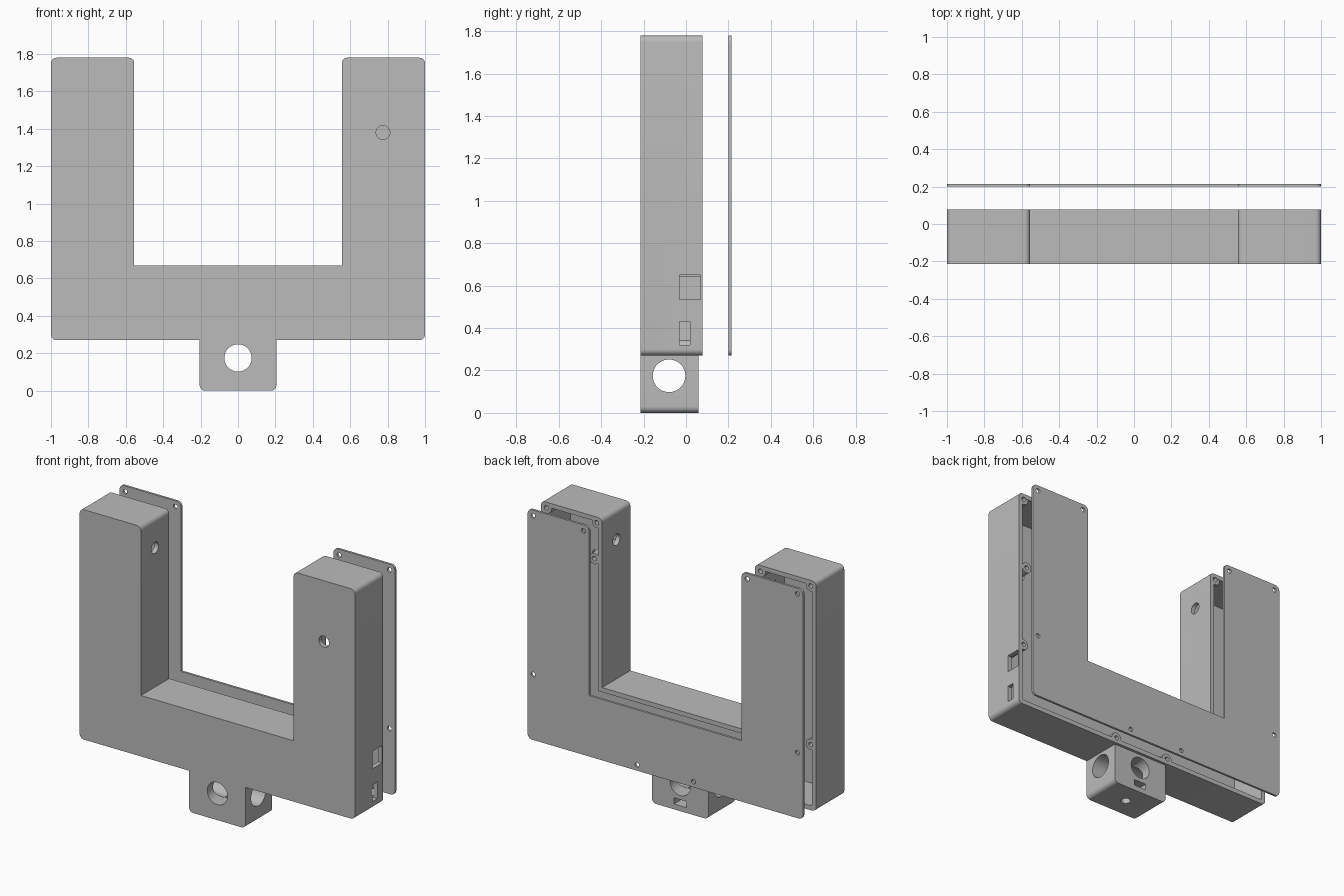
import bpy, bmesh, math
from mathutils import Matrix, Vector

cube = bpy.data.objects.get("Cube")
if cube:
    bpy.data.objects.remove(cube)

grey = bpy.data.materials.new("light grey plastic")
grey.use_nodes = True
colour = (0.5, 0.5, 0.5, 1)
grey.diffuse_color = colour
grey.node_tree.nodes["Principled BSDF"].inputs["Base Color"].default_value = colour


def make(name, bm):
    bmesh.ops.recalc_face_normals(bm, faces=bm.faces)
    mesh = bpy.data.meshes.new(name)
    bm.to_mesh(mesh)
    bm.free()
    mesh.materials.append(grey)
    obj = bpy.data.objects.new(name, mesh)
    bpy.context.collection.objects.link(obj)
    return obj


def rounded(points):
    """Outline from (x, z, radius) corners, with arcs where radius > 0."""
    out = []
    for i, (x, z, r) in enumerate(points):
        p = Vector((x, z))
        if r == 0:
            out.append(p)
            continue
        a = (Vector(points[i - 1][:2]) - p).normalized() * r
        b = (Vector(points[(i + 1) % len(points)][:2]) - p).normalized() * r
        for k in range(9):
            t = math.pi / 2 * k / 8
            out.append(p + a * (1 - math.sin(t)) + b * (1 - math.cos(t)))
    return out


def prism(name, points, y0, y1):
    bm = bmesh.new()
    face = bm.faces.new([bm.verts.new((p.x, y0, p.y)) for p in rounded(points)])
    ext = bmesh.ops.extrude_face_region(bm, geom=[face])["geom"]
    verts = [g for g in ext if isinstance(g, bmesh.types.BMVert)]
    bmesh.ops.translate(bm, vec=(0, y1 - y0, 0), verts=verts)
    return make(name, bm)


def rod(centre, axis, radius, length):
    bm = bmesh.new()
    turn = Vector((0, 0, 1)).rotation_difference(Vector(axis)).to_matrix().to_4x4()
    bmesh.ops.create_cone(bm, cap_ends=True, segments=40, radius1=radius, radius2=radius,
                          depth=length, matrix=Matrix.Translation(centre) @ turn)
    return make("tool", bm)


def box(lo, hi):
    bm = bmesh.new()
    lo, hi = Vector(lo), Vector(hi)
    bmesh.ops.create_cube(bm, size=1, matrix=Matrix.Translation((lo + hi) / 2)
                          @ Matrix.Diagonal((*(hi - lo), 1)))
    return make("tool", bm)


def combine(obj, tool, operation="DIFFERENCE"):
    mod = obj.modifiers.new("combine", "BOOLEAN")
    mod.operation, mod.solver, mod.object = operation, "EXACT", tool
    bpy.context.view_layer.objects.active = obj
    bpy.ops.object.modifier_apply(modifier=mod.name)
    bpy.data.objects.remove(tool)


def u_shape(inset, r):
    side, inner = 1 - inset, 0.555 + inset
    top, low, arm = 1.78 - inset, 0.27 + inset, 0.67 - inset
    return [(-side, low, r), (side, low, r), (side, top, r), (inner, top, r),
            (inner, arm, 0), (-inner, arm, 0), (-inner, top, r), (-side, top, r)]


FRONT, BACK = -0.215, 0.078
X, Y, Z = (1, 0, 0), (0, 1, 0), (0, 0, 1)
screws = [(s * x, z) for s in (-1, 1)
          for x, z in ((0.96, 1.742), (0.595, 1.742), (0.96, 0.70), (0.205, 0.308))]
sensor_posts = [(0.615, 1.50), (0.935, 1.26)]

# U-shaped housing, open at the back
housing = prism("housing", u_shape(0, 0.03), FRONT, BACK)
combine(housing, prism("tool", u_shape(0.03, 0.01), FRONT + 0.03, BACK + 0.1))

# Screw posts
for x, z in screws + sensor_posts:
    post = rod((x, (FRONT + 0.01 + BACK - 0.002) / 2, z), Y, 0.036, BACK - FRONT - 0.012)
    combine(housing, post, "UNION")
for x, z in screws + sensor_posts:
    combine(housing, rod((x, BACK, z), Y, 0.015, 0.3))

# Sensor hole in the front and facing holes on the inner sides of the legs
combine(housing, rod((0.775, FRONT, 1.38), Y, 0.037, 0.2))
for s in (-1, 1):
    combine(housing, rod((s * 0.56, -0.07, 1.585), X, 0.037, 0.1))

# Connector openings in the left side
combine(housing, box((0.94, -0.03, 0.535), (1.05, 0.068, 0.65)))
combine(housing, box((0.94, -0.03, 0.32), (1.05, 0.02, 0.43)))

# Mounting block with crossing bores, clamp screw hole and nut slot
block = prism("mounting_block", [(-0.205, 0, 0.03), (0.205, 0, 0.03),
                                 (0.205, 0.27, 0), (-0.205, 0.27, 0)], FRONT, 0.06)
combine(block, rod((0, -0.08, 0.175), Y, 0.073, 0.6))
combine(block, rod((0, -0.08, 0.175), X, 0.077, 0.6))
combine(block, rod((0, -0.08, 0.06), Z, 0.03, 0.24))
combine(block, box((-0.045, -0.12, 0.035), (0.045, 0.1, 0.075)))

# Back cover, set apart from the housing
cover = prism("back_cover", u_shape(0, 0.03), 0.2, 0.215)
for x, z in screws:
    combine(cover, rod((x, 0.2, z), Y, 0.015, 0.1))

# Smooth shading with sharp edges kept
bpy.ops.object.select_all(action="DESELECT")
for obj in (housing, block, cover):
    obj.select_set(True)
bpy.context.view_layer.objects.active = housing
bpy.ops.object.shade_smooth_by_angle(angle=math.radians(30))
